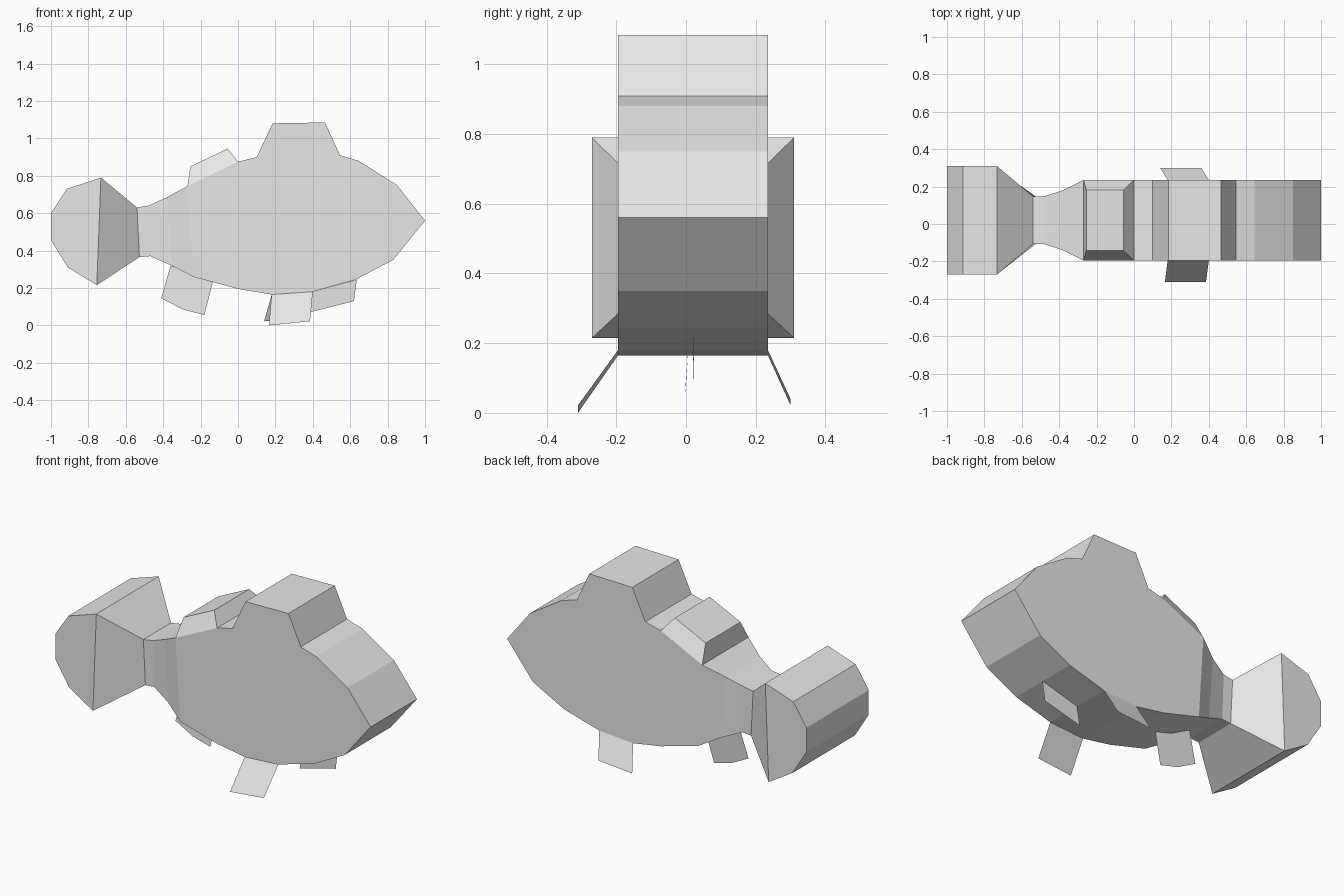
import bpy
import bmesh

cube = bpy.data.objects.get("Cube")
if cube:
    bpy.data.objects.remove(cube, do_unlink=True)

MID = 0.02  # y of the symmetry plane

grey = bpy.data.materials.new("light_grey")
grey.use_nodes = True
grey.diffuse_color = (0.8, 0.8, 0.8, 1)
grey.node_tree.nodes["Principled BSDF"].inputs["Base Color"].default_value = (0.8, 0.8, 0.8, 1)


def finish(name, bm):
    """Weld the pieces, fix normals and make the object."""
    bmesh.ops.remove_doubles(bm, verts=bm.verts, dist=0.0005)
    bmesh.ops.recalc_face_normals(bm, faces=bm.faces)
    mesh = bpy.data.meshes.new(name)
    bm.to_mesh(mesh)
    bm.free()
    mesh.materials.append(grey)
    obj = bpy.data.objects.new(name, mesh)
    bpy.context.collection.objects.link(obj)
    return obj


def slab(bm, outline, half):
    """Extrude an (x, z) outline across y, open along its closing edge."""
    a = [bm.verts.new((x, MID - half, z)) for x, z in outline]
    b = [bm.verts.new((x, MID + half, z)) for x, z in outline]
    bm.faces.new(a)
    bm.faces.new(b)
    for i in range(len(a) - 1):
        bm.faces.new((a[i], a[i + 1], b[i + 1], b[i]))


def ring(p, q, half):
    """Rectangle between two (x, z) points, with the given half width."""
    return [(p[0], MID - half, p[1]), (p[0], MID + half, p[1]),
            (q[0], MID + half, q[1]), (q[0], MID - half, q[1])]


def loft(bm, rings):
    """Skin a row of four-point rings, without end caps."""
    rows = [[bm.verts.new(c) for c in r] for r in rings]
    for r, s in zip(rows, rows[1:]):
        for i in range(4):
            j = (i + 1) % 4
            bm.faces.new((r[i], r[j], s[j], s[i]))
    return rows


def plate(name, points):
    """Thin single-sheet fin."""
    bm = bmesh.new()
    bm.faces.new([bm.verts.new(p) for p in points])
    return finish(name, bm)


# Body with tall front back fin, narrowing tail stem and flared tail fin
body = bmesh.new()
slab(body, [(-0.27, 0.745), (0, 0.875), (0.10, 0.90), (0.185, 1.08), (0.465, 1.085),
            (0.545, 0.91), (0.645, 0.88), (0.85, 0.75), (1.0, 0.56), (0.83, 0.35),
            (0.63, 0.245), (0.40, 0.18), (0.18, 0.165), (0, 0.195), (-0.24, 0.26)], 0.215)
loft(body, [ring((-0.27, 0.745), (-0.24, 0.26), 0.215),
            ring((-0.38, 0.685), (-0.355, 0.32), 0.16),
            ring((-0.48, 0.64), (-0.47, 0.37), 0.128),
            ring((-0.54, 0.63), (-0.527, 0.365), 0.128),
            ring((-0.733, 0.79), (-0.755, 0.215), 0.29)])
slab(body, [(-0.733, 0.79), (-0.915, 0.73), (-1.0, 0.60), (-1.0, 0.455),
            (-0.91, 0.31), (-0.755, 0.215)], 0.29)
finish("body", body)

# Small tapered fin on the rear of the back
fin = bmesh.new()
rows = loft(fin, [ring((-0.27, 0.745), (0, 0.875), 0.215),
                  ring((-0.255, 0.85), (-0.055, 0.945), 0.162)])
fin.faces.new(rows[1])
finish("rear_back_fin", fin)

# Splayed side fins
plate("right_side_fin", [(0.18, -0.195, 0.165), (0.40, -0.195, 0.18),
                         (0.385, -0.31, 0.022), (0.165, -0.31, 0.0)])
plate("left_side_fin", [(0.18, 0.235, 0.165), (0.40, 0.235, 0.18),
                        (0.36, 0.30, 0.04), (0.14, 0.30, 0.022)])

# Upright fins under the belly
plate("front_belly_fin", [(0.40, 0.02, 0.18), (0.635, 0.02, 0.245),
                          (0.62, 0.023, 0.13), (0.385, 0.023, 0.07)])
plate("rear_belly_fin", [(-0.36, 0.018, 0.32), (-0.41, 0.004, 0.145), (-0.295, 0.0, 0.085),
                         (-0.18, -0.003, 0.055), (-0.135, 0.01, 0.23)])
